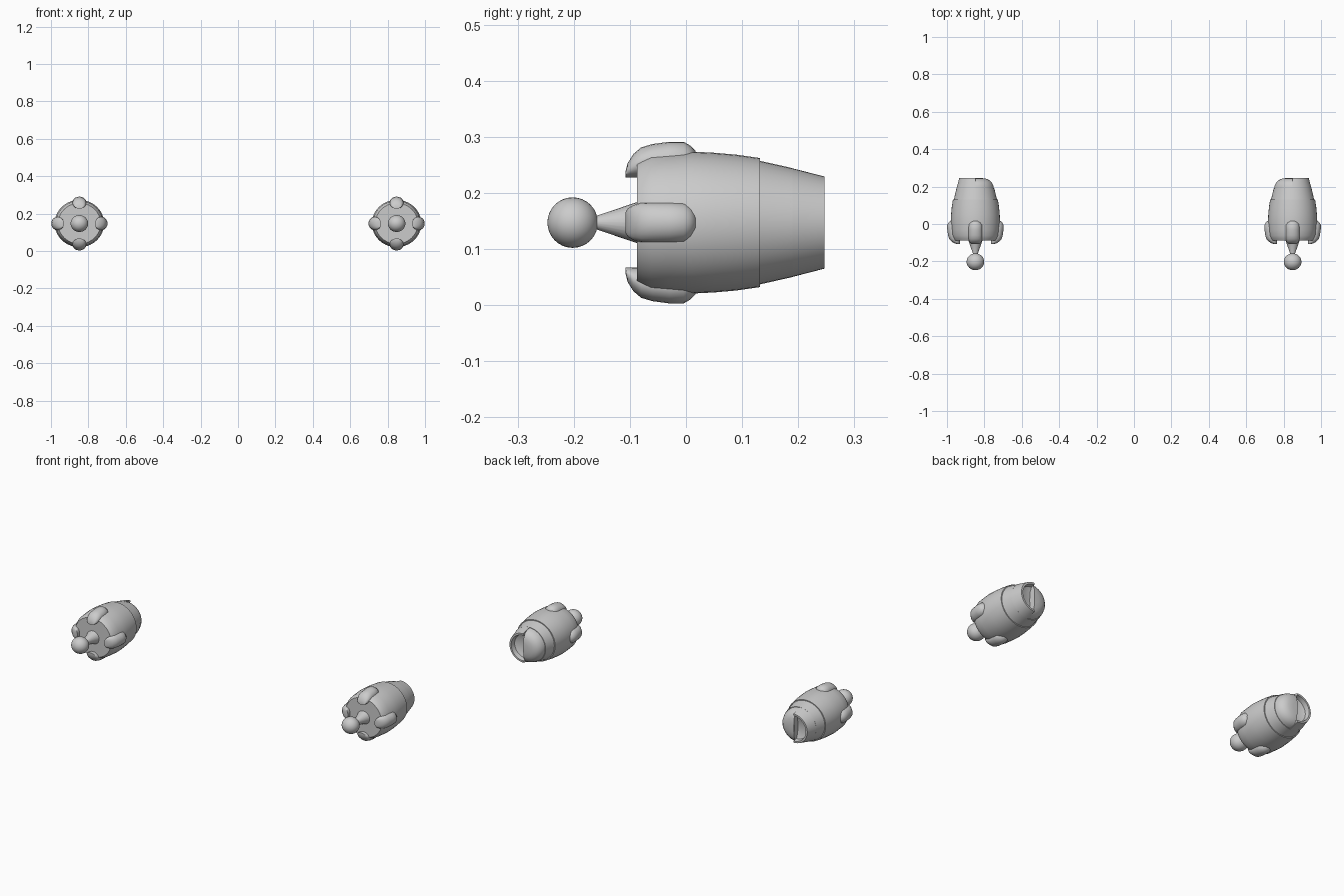
import bpy, bmesh
from math import sin, cos, pi, radians

if "Cube" in bpy.data.objects:
    bpy.data.objects.remove(bpy.data.objects["Cube"])

AX, AZ, SX = 0.848, 0.147, 1.045   # pod axis position and slight sideways stretch


def finish(name, bm, angle=35):
    """Place in the +x pod, mirror to -x, shade smooth."""
    for v in bm.verts:
        v.co.x = v.co.x * SX + AX
        v.co.z += AZ
    bmesh.ops.remove_doubles(bm, verts=bm.verts, dist=1e-5)
    bmesh.ops.recalc_face_normals(bm, faces=bm.faces)
    me = bpy.data.meshes.new(name)
    bm.to_mesh(me)
    bm.free()
    ob = bpy.data.objects.new(name, me)
    bpy.context.collection.objects.link(ob)
    ob.modifiers.new("mirror", 'MIRROR')
    bpy.ops.object.select_all(action='DESELECT')
    ob.select_set(True)
    bpy.context.view_layer.objects.active = ob
    bpy.ops.object.shade_smooth_by_angle(angle=radians(angle))
    return ob


def lathe(name, profile, a0=0.0, a1=360.0, n=40):
    """Revolve (y, r) points around the y axis; half turns get a flat wall."""
    bm = bmesh.new()
    full = abs(a1 - a0) >= 360
    rings = []
    for i in range(n if full else n + 1):
        a = radians(a0 + (a1 - a0) * i / n)
        rings.append([bm.verts.new((r * cos(a), y, r * sin(a))) for y, r in profile])
    for i in range(n):
        p, q = rings[i], rings[(i + 1) % len(rings)]
        for j in range(len(profile) - 1):
            bm.faces.new((p[j], p[j + 1], q[j + 1], q[j]))
    if not full:
        bm.faces.new(rings[0][:-1] + rings[-1][-2::-1])
    return finish(name, bm)


def knuckle(name, turn):
    """Hooked pad lofted along y: (y, top height from axis, half width)."""
    secs = [(-0.108, 0.090, 0.018), (-0.104, 0.106, 0.025), (-0.094, 0.122, 0.031),
            (-0.080, 0.134, 0.035), (-0.060, 0.140, 0.036), (-0.030, 0.144, 0.036),
            (-0.004, 0.144, 0.035), (0.008, 0.137, 0.029), (0.017, 0.128, 0.020)]
    base, n = 0.080, 20
    bm = bmesh.new()
    rings = []
    for y, top, w in secs:
        ring = []
        for i in range(n):
            a = 2 * pi * i / n
            u, h = w * cos(a), (top + base) / 2 + (top - base) / 2 * sin(a)
            ring.append(bm.verts.new((u * cos(turn) + h * sin(turn), y,
                                      h * cos(turn) - u * sin(turn))))
        rings.append(ring)
    for p, q in zip(rings, rings[1:]):
        for i in range(n):
            bm.faces.new((p[i], p[(i + 1) % n], q[(i + 1) % n], q[i]))
    bm.faces.new(rings[0])
    bm.faces.new(rings[-1])
    return finish(name, bm, 45)


# barrel body with a small step near the back
lathe("pod_body", [(-0.087, 0), (-0.087, 0.109), (-0.078, 0.114), (-0.062, 0.121),
                   (-0.03, 0.1235), (0.01, 0.1265), (0.05, 0.1245), (0.09, 0.121),
                   (0.132, 0.115), (0.132, 0.110), (0.19, 0.097), (0.19, 0)])

# outer half collar with a recessed end
lathe("rear_half_collar", [(0.185, 0), (0.185, 0.098), (0.247, 0.082), (0.247, 0.072),
                           (0.222, 0.068), (0.212, 0.045), (0.208, 0)], -90, 90, 24)

# inner half dome
lathe("rear_half_dome", [(0.185, 0), (0.185, 0.095), (0.205, 0.092), (0.222, 0.084),
                         (0.235, 0.071), (0.243, 0.052), (0.246, 0.028), (0.247, 0)],
      90, 270, 24)

# nozzle cone and ball at the front
lathe("front_cone", [(-0.08, 0), (-0.08, 0.039), (-0.16, 0.012), (-0.175, 0.012)], n=24)
lathe("front_ball", [(-0.202 - 0.045 * cos(pi * i / 16), 0.045 * sin(pi * i / 16))
                     for i in range(17)], n=32)

# four pads around the front rim
for k, side in enumerate(("top", "outer", "bottom", "inner")):
    knuckle(f"{side}_pad", k * pi / 2)
